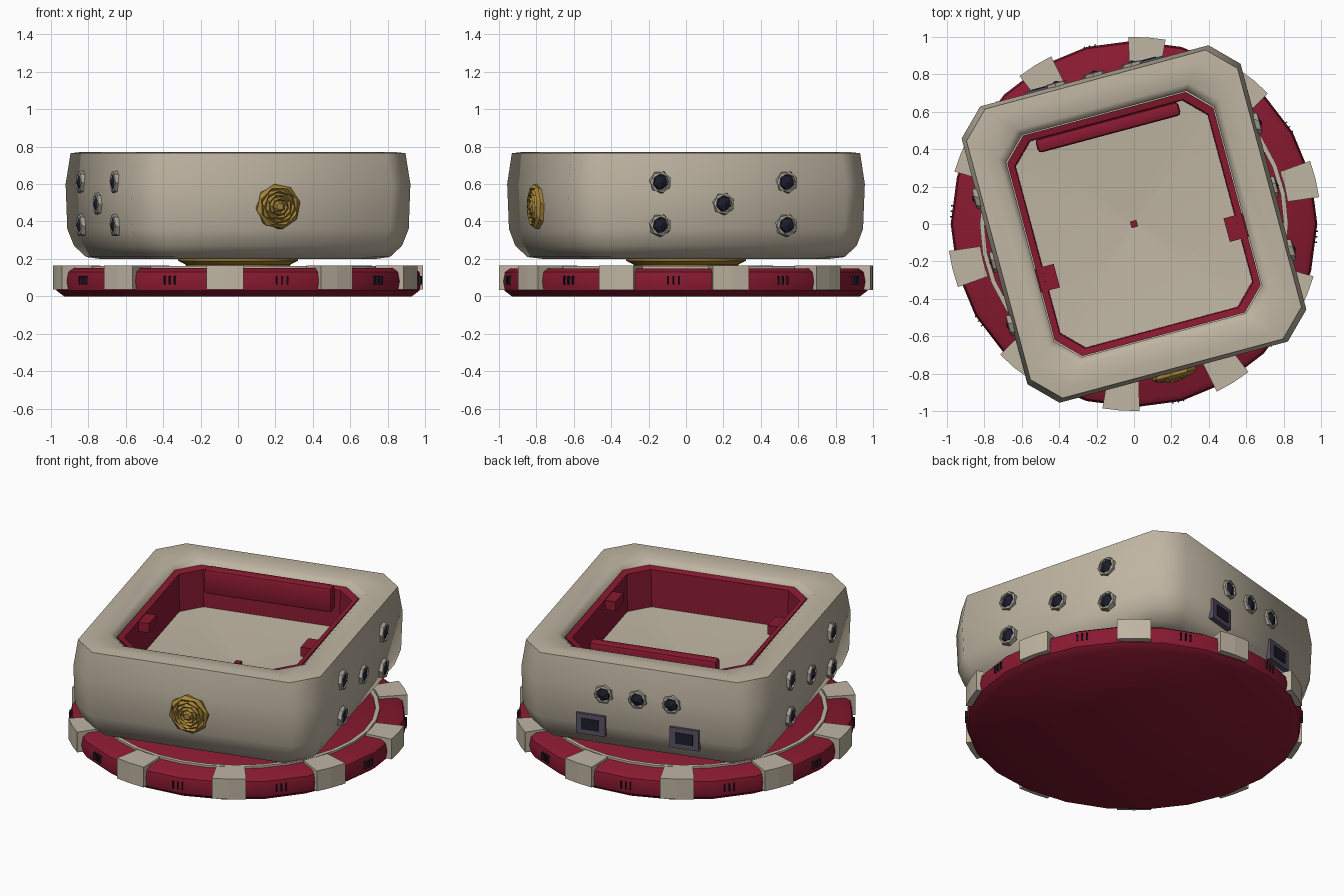
import bpy, bmesh
from math import sin, cos, pi, radians
from mathutils import Matrix, Vector

if "Cube" in bpy.data.objects:
    bpy.data.objects.remove(bpy.data.objects["Cube"])

TURN = Matrix.Rotation(radians(15), 4, 'Z')


def material(name, rgb):
    m = bpy.data.materials.new(name)
    m.diffuse_color = (*rgb, 1)
    m.use_nodes = True
    m.node_tree.nodes["Principled BSDF"].inputs["Base Color"].default_value = m.diffuse_color
    return m


IVORY = material("ivory", (0.52, 0.46, 0.36))
RED = material("dark_red", (0.25, 0.01, 0.03))
GOLD = material("gold", (0.38, 0.23, 0.04))
BLACK = material("black", (0.012, 0.012, 0.025))
SILVER = material("setting", (0.36, 0.34, 0.29))
PORT = material("port_grey", (0.10, 0.08, 0.13))


def finish(name, bm, mat, matrix=Matrix(), smooth=None):
    bmesh.ops.recalc_face_normals(bm, faces=bm.faces)
    me = bpy.data.meshes.new(name)
    bm.to_mesh(me)
    bm.free()
    me.transform(matrix)
    ob = bpy.data.objects.new(name, me)
    bpy.context.collection.objects.link(ob)
    me.materials.append(mat)
    if smooth:
        bpy.ops.object.select_all(action='DESELECT')
        ob.select_set(True)
        bpy.context.view_layer.objects.active = ob
        bpy.ops.object.shade_smooth_by_angle(angle=radians(smooth))
    return ob


def loft(rings, cap_start=False, cap_end=False, closed=False):
    bm = bmesh.new()
    vs = [[bm.verts.new(p) for p in r] for r in rings]
    n = len(vs[0])
    pairs = list(zip(vs, vs[1:])) + ([(vs[-1], vs[0])] if closed else [])
    for a, b in pairs:
        for i in range(n):
            bm.faces.new((a[i], a[(i + 1) % n], b[(i + 1) % n], b[i]))
    if cap_start:
        bm.faces.new(vs[0])
    if cap_end:
        bm.faces.new(vs[-1])
    return bm


def octagon(hx, hy, c, z):
    # rectangle with cut corners
    pts = [(hx, -hy + c), (hx, hy - c), (hx - c, hy), (-hx + c, hy),
           (-hx, hy - c), (-hx, -hy + c), (-hx + c, -hy), (hx - c, -hy)]
    return [(x, y, z) for x, y in pts]


def circle(r, z, n, start=0.0):
    return [(r * cos(start + 2 * pi * i / n), r * sin(start + 2 * pi * i / n), z) for i in range(n)]


def box(name, centre, size, mat, matrix=TURN, bevel=0):
    bm = bmesh.new()
    bmesh.ops.create_cube(bm, size=1, matrix=Matrix.Translation(centre) @ Matrix.Diagonal((*size, 1)))
    if bevel:
        bmesh.ops.bevel(bm, geom=bm.edges[:], offset=bevel, segments=2, affect='EDGES', profile=0.5)
    return finish(name, bm, mat, matrix, 40 if bevel else None)


# chip base: bulged disc
chip = [(0.93, 0.0), (0.97, 0.03), (0.98, 0.08), (0.97, 0.13), (0.94, 0.15)]
finish("chip_base", loft([circle(r, z, 24) for r, z in chip], True, True), RED, smooth=40)

# inlaid ring on top of the chip
ring = [(0.80, 0.145), (0.80, 0.163), (0.825, 0.163), (0.825, 0.145)]
finish("chip_ring", loft([circle(r, z, 32) for r, z in ring], closed=True), IVORY)

# edge blocks and small grooves between them
for k in range(10):
    a = radians(14 + 36 * k)
    secs = []
    for t in (-0.1, 0, 0.1):
        c, s = cos(a + t), sin(a + t)
        secs.append([(r * c, r * s, z) for r, z in ((0.83, 0.14), (0.83, 0.165), (1.0, 0.165), (1.0, 0.035), (0.9, 0.035))])
    finish(f"edge_block_{k}", loft(secs, True, True), IVORY)
    for j in (-1, 0, 1):
        rot = Matrix.Rotation(a + radians(18) + j * 0.03, 4, 'Z')
        box(f"edge_groove_{k}_{j}", (0.972, 0, 0.085), (0.025, 0.006, 0.045), BLACK, rot)

# turntable neck
finish("neck", loft([circle(0.27, 0.145, 24), circle(0.28, 0.17, 24), circle(0.32, 0.19, 24), circle(0.32, 0.21, 24)],
                    True, True), GOLD, smooth=40)

# die shell: rounded outside, rolled rim, inner lip
shell = [(0.62, 0.66, 0.12, 0.20), (0.68, 0.73, 0.13, 0.21), (0.735, 0.785, 0.14, 0.27), (0.765, 0.812, 0.14, 0.36),
         (0.772, 0.82, 0.14, 0.60), (0.75, 0.80, 0.14, 0.765), (0.70, 0.745, 0.14, 0.772),
         (0.61, 0.65, 0.13, 0.762), (0.575, 0.615, 0.12, 0.735), (0.575, 0.615, 0.12, 0.45)]
finish("die_shell", loft([octagon(*s) for s in shell], True), IVORY, TURN, 60)

# felt lining on the inner walls
lining = [(0.57, 0.61, 0.12, 0.45), (0.57, 0.61, 0.12, 0.735), (0.535, 0.575, 0.11, 0.725), (0.53, 0.57, 0.11, 0.45)]
finish("wall_lining", loft([octagon(*s) for s in lining]), RED, TURN, 40)

# shallow dished tray floor
bm = loft([octagon(0.55, 0.59, 0.11, 0.49), octagon(0.02, 0.02, 0.006, 0.435)], False, True)
finish("tray_floor", bm, IVORY, TURN, 40)
box("floor_stud", (0, 0, 0.44), (0.036, 0.036, 0.025), RED)

# back roll and side clips inside the tray
box("back_roll", (0, 0.535, 0.685), (0.79, 0.075, 0.16), RED, bevel=0.02)
for s in (-1, 1):
    box(f"side_clip_{s}", (s * 0.525, -0.16, 0.69), (0.11, 0.13, 0.06), RED)


def face_matrix(direction, u, z):
    # puts local +z outward on one side of the die; u runs along the side
    if direction in "LR":
        s = 1 if direction == "R" else -1
        return TURN @ Matrix.Translation((s * 0.77, u, z)) @ Matrix.Rotation(s * pi / 2, 4, 'Y')
    s = 1 if direction == "B" else -1
    return TURN @ Matrix.Translation((u, s * 0.817, z)) @ Matrix.Rotation(-s * pi / 2, 4, 'X')


# pips: faceted gem in a raised setting
def pip(name, direction, u, z):
    m = face_matrix(direction, u, z)
    prof = [(0.063, -0.01), (0.058, 0.018), (0.046, 0.022), (0.042, -0.005)]
    finish(name + "_setting", loft([circle(r, h, 7, 0.25 * i) for i, (r, h) in enumerate(prof)]), SILVER, m)
    g = bmesh.new()
    bmesh.ops.create_icosphere(g, subdivisions=1, radius=0.046, matrix=Matrix.Diagonal((1, 1, 0.7, 1)))
    finish(name + "_gem", g, BLACK, m)


five = [(-0.35, 0.61), (0.35, 0.61), (0, 0.495), (-0.35, 0.38), (0.35, 0.38)]
for d, label in (("R", "right"), ("L", "left")):
    for i, (u, z) in enumerate(five):
        pip(f"{label}_pip_{i}", d, u, z)
for i in (-1, 0, 1):
    pip(f"back_pip_{i}", "B", i * 0.21, 0.57)

# back sockets: frame with a dark inset
for s in (-1, 1):
    box(f"socket_frame_{s}", (s * 0.29, 0.815, 0.365), (0.18, 0.03, 0.13), PORT)
    box(f"socket_hole_{s}", (s * 0.29, 0.82, 0.365), (0.11, 0.03, 0.07), BLACK)

# front rosette: twisted spiral of petals rising to the centre
m = face_matrix("F", 0, 0.48)
prof = [(0.12, -0.01), (0.122, 0.02), (0.105, 0.036), (0.096, 0.024), (0.084, 0.042), (0.075, 0.028),
        (0.063, 0.047), (0.053, 0.032), (0.042, 0.052), (0.032, 0.036), (0.018, 0.055)]
finish("front_rosette", loft([circle(r, h, 8, 0.2 * i) for i, (r, h) in enumerate(prof)], True, True), GOLD, m)
